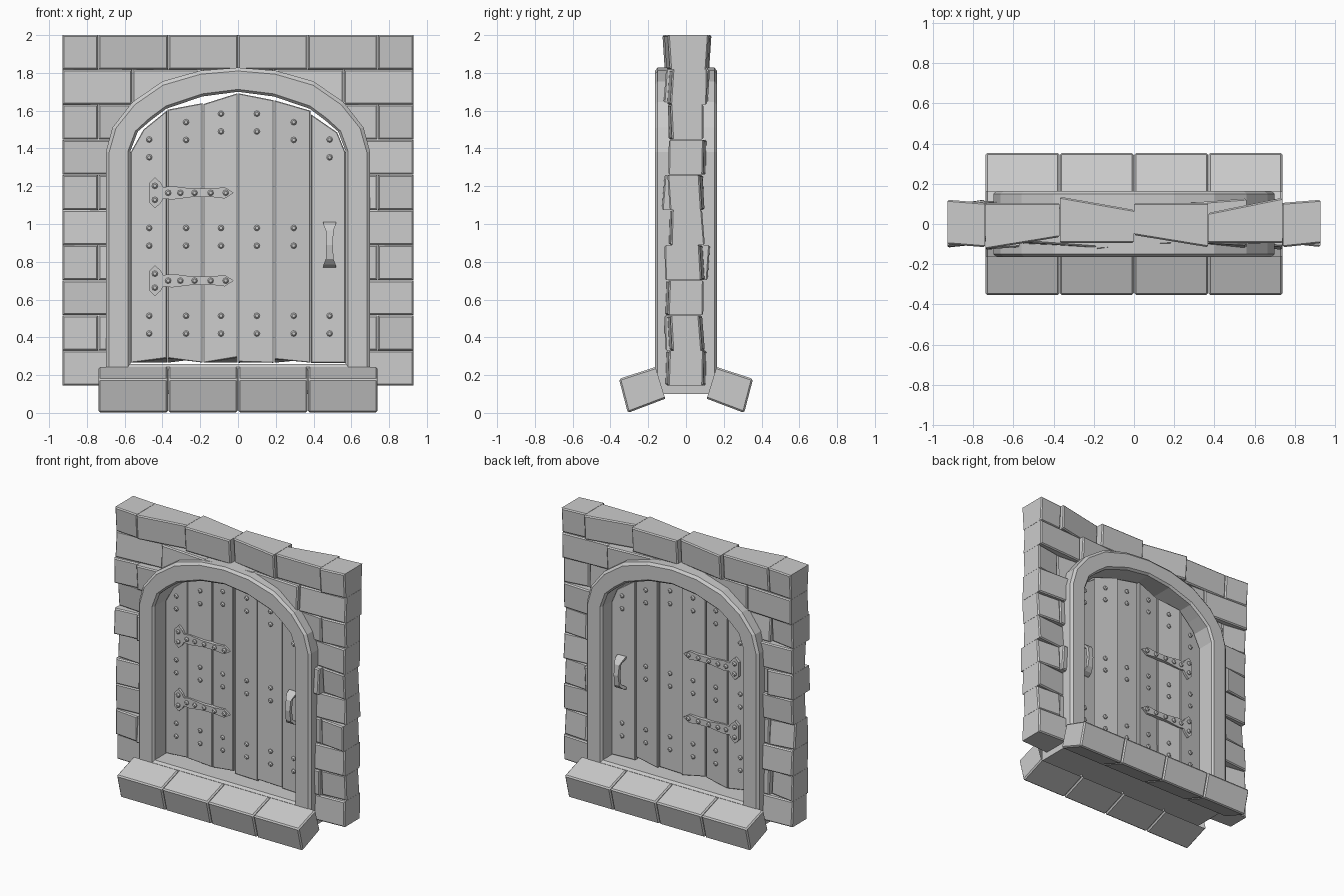
import bpy, bmesh, math, random
from mathutils import Matrix, Vector

if "Cube" in bpy.data.objects:
    bpy.data.objects.remove(bpy.data.objects["Cube"])

random.seed(4)


def loft(bm, rings, caps=True, closed=False):
    """Skin equal-length rings of points; returns the two cap faces."""
    vs = [[bm.verts.new(p) for p in r] for r in rings]
    n, m = len(vs[0]), len(vs)
    for i in range(m if closed else m - 1):
        a, b = vs[i], vs[(i + 1) % m]
        for j in range(n):
            k = (j + 1) % n
            bm.faces.new((a[j], a[k], b[k], b[j]))
    return [bm.faces.new(vs[0][::-1]), bm.faces.new(vs[-1])] if caps else []


def bevel_faces(bm, faces, w):
    edges = list({e for f in faces for e in f.edges})
    bmesh.ops.bevel(bm, geom=edges, offset=w, segments=1, affect='EDGES', profile=0.5)


def finish(bm, name):
    bmesh.ops.recalc_face_normals(bm, faces=bm.faces[:])
    me = bpy.data.meshes.new(name)
    bm.to_mesh(me)
    bm.free()
    ob = bpy.data.objects.new(name, me)
    bpy.context.collection.objects.link(ob)
    return ob


def stud(bm, x, y, z, s):
    """Domed rivet facing -y (s=-1) or +y (s=1)."""
    rings = [[(x + r * math.cos(a * math.pi / 4), s * (y + d), z + r * math.sin(a * math.pi / 4))
              for a in range(8)] for r, d in ((.016, -.012), (.016, .006), (.009, .014))]
    loft(bm, rings)


def mirror_x(half):
    """Left half profile, bottom to crown, completed to a closed loop."""
    return half + [(-x, z) for x, z in half[-2::-1]]


def mix(a, b, t):
    return [(p[0] + (q[0] - p[0]) * t, p[1] + (q[1] - p[1]) * t) for p, q in zip(a, b)]


def at_y(pts, y):
    return [(x, y, z) for x, z in pts]


# arched frame, a closed ring with chamfered faces
outer = mirror_x([(-.70, .10), (-.70, 1.38), (-.665, 1.51), (-.56, 1.645),
                  (-.40, 1.755), (-.20, 1.812), (0, 1.828)])
inner = mirror_x([(-.57, .26), (-.57, 1.385), (-.53, 1.49), (-.46, 1.55),
                  (-.38, 1.61), (-.19, 1.675), (0, 1.70)])
bm = bmesh.new()
section = [(0, -.15), (.14, -.165), (.90, -.165), (1, -.15),
           (1, .15), (.90, .165), (.14, .165), (0, .15)]
loft(bm, [at_y(mix(outer, inner, t), y) for t, y in section], caps=False, closed=True)
finish(bm, "arch_frame")

# wall bricks: front/back depth at left and right end, with skewed faces
W = .93
top_depths = [((.095, .11), (.115, .10)), ((.12, .06), (.10, .10)), ((.09, .09), (.13, .065)),
              ((.05, .11), (.10, .10)), ((.09, .09), (.05, .125)), ((.11, .09), (.10, .115))]
even = [-W, -.74, -.37, 0, .37, .74, W]
odd = [-W, -.56, -.187, .187, .56, W]
bm = bmesh.new()
for row in range(10):
    z0 = .145 + row * .186
    z1 = min(z0 + .185, 2.0)
    xs = odd if row % 2 == 0 else even
    for i, (x0, x1) in enumerate(zip(xs, xs[1:])):
        if row < 6 and x0 > -.5 and x1 < .5:
            continue
        if row == 9:
            (fl, fr), (bl, br) = top_depths[i]
            tf = tb = .006
        else:
            d = [.093, .093 + random.choice((-.03, -.015, .02, .028))]
            e = [.093, .093 + random.choice((-.03, -.015, .02, .028))]
            random.shuffle(d)
            random.shuffle(e)
            (fl, fr), (bl, br) = d, e
            tf, tb = random.uniform(-.008, .008), random.uniform(-.008, .008)
        x0 += .001
        x1 -= .001
        caps = loft(bm, [
            [(x0, -fl + tf, z0), (x1, -fr + tf, z0), (x1, -fr - tf, z1), (x0, -fl - tf, z1)],
            [(x0, bl - tb, z0), (x1, br - tb, z0), (x1, br + tb, z1), (x0, bl + tb, z1)]])
        bevel_faces(bm, caps, .008)
wall = finish(bm, "brick_wall")

# opening cut through the wall, hidden inside the frame thickness
bm = bmesh.new()
hole = mix(outer, inner, .5)
hole[0], hole[-1] = (hole[0][0], -.1), (hole[-1][0], -.1)
loft(bm, [at_y(hole, -.4), at_y(hole, .4)])
cutter = finish(bm, "opening_cutter")
cutter.hide_render = True
mod = wall.modifiers.new("opening", 'BOOLEAN')
mod.operation, mod.solver, mod.object = 'DIFFERENCE', 'EXACT', cutter
bpy.context.view_layer.objects.active = wall
bpy.ops.object.modifier_apply(modifier="opening")
bpy.data.objects.remove(cutter)

# tilted doorstep blocks, open toward the wall
for s, name in ((1, "front_step"), (-1, "back_step")):
    bm = bmesh.new()
    quad = [(-.355, .18), (-.162, .243), (-.11, .075), (-.308, 0)]
    for i in range(4):
        x0 = -.74 + .37 * i
        loft(bm, [[(x, s * y, z) for y, z in quad] for x in (x0 + .001, x0 + .369)])
    bmesh.ops.recalc_face_normals(bm, faces=bm.faces[:])
    bmesh.ops.delete(bm, geom=[f for f in bm.faces if f.normal.y * s > .8], context='FACES')
    bmesh.ops.bevel(bm, geom=[e for e in bm.edges if not e.is_boundary], offset=.009,
                    segments=1, affect='EDGES', profile=0.5)
    finish(bm, name)

# door planks with uneven tops, bottoms and skewed faces
edges = [-.57, -.375, -.185, 0, .19, .385, .57]
tops = [[(-.375, 1.60), (-.50, 1.50), (-.57, 1.38)], [(-.185, 1.64), (-.375, 1.605)],
        [(0, 1.692), (-.185, 1.635)], [(.19, 1.655), (0, 1.692)],
        [(.385, 1.60), (.19, 1.655)], [(.57, 1.38), (.525, 1.485), (.385, 1.58)]]
skew = [(.03, .05), (.055, .035), (.035, .055), (.04, .04), (.055, .03), (.04, .052)]
bottoms = [(.265, .29), (.29, .265), (.265, .295), (.27, .265), (.285, .265), (.265, .265)]
bm = bmesh.new()
for i in range(6):
    x0, x1 = edges[i], edges[i + 1]
    (d0, d1), (b0, b1) = skew[i], bottoms[i]

    def face(s, b0, b1):
        pts = [(x0, b0), (x1, b1)] + tops[i]
        return [(min(max(x, x0 + .002), x1 - .002),
                 s * (d0 + (d1 - d0) * (x - x0) / (x1 - x0)), z) for x, z in pts]
    bevel_faces(bm, loft(bm, [face(-1, b0, b1), face(1, b1, b0)]), .004)
finish(bm, "door_planks")

# studs in pairs on every plank, both sides
bm = bmesh.new()
cols = [-.47, -.275, -.09, .10, .295, .485]
upper = [1.40, 1.492, 1.537, 1.537, 1.492, 1.40]
for i, x in enumerate(cols):
    d = sum(skew[i]) / 2
    for zc in (.467, .932, upper[i]):
        if i == 5 and zc == .932:
            continue
        for dz in (-.047, .047):
            for s in (-1, 1):
                stud(bm, x, d, zc + dz, s)
finish(bm, "door_studs")

# strap hinges with pointed ends and rivets, both sides
half = [(-.47, .052), (-.44, .082), (-.41, .055), (-.395, .03), (-.35, .036), (-.24, .022),
        (-.14, .022), (-.07, .03), (-.022, 0)]
outline = half + [(x, -z) for x, z in half[-2::-1]]
bm = bmesh.new()
for zc in (.70, 1.165):
    for s in (-1, 1):
        pts = [(x, zc + z) for x, z in outline]
        loft(bm, [at_y(pts, s * .03), at_y(pts, s * .063)])
        for x, z in ((-.44, .037), (-.44, -.037), (-.37, 0), (-.305, 0),
                     (-.23, 0), (-.145, 0), (-.065, 0)):
            stud(bm, x, .063, zc + z, s)
finish(bm, "strap_hinges")

# pull handles: flared bow swept over (z, near depth, far depth, half width)
bow = [(-.12, .03, .055, .034), (-.105, .04, .085, .032), (-.075, .085, .11, .02),
       (0, .095, .12, .018), (.075, .085, .11, .02), (.105, .04, .085, .032),
       (.12, .03, .055, .034)]
bm = bmesh.new()
for s in (-1, 1):
    loft(bm, [[(.485 - w, s * a, .89 + z), (.485 + w, s * a, .89 + z),
               (.485 + w, s * b, .89 + z), (.485 - w, s * b, .89 + z)] for z, a, b, w in bow])
finish(bm, "pull_handles")
